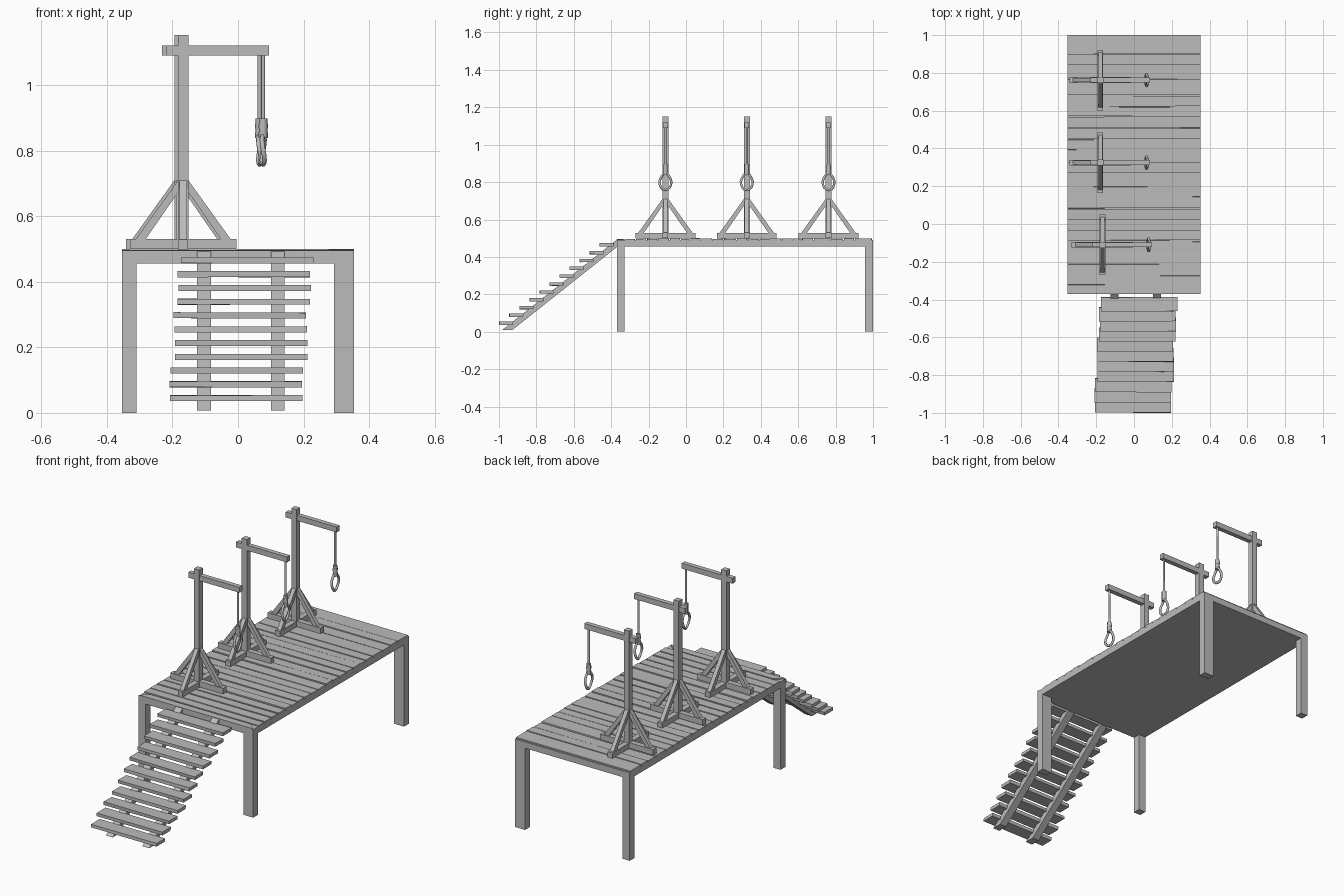
import bpy, bmesh, math, random
from mathutils import Vector

random.seed(4)
cube = bpy.data.objects.get("Cube")
if cube:
    bpy.data.objects.remove(cube, do_unlink=True)

wood = bpy.data.materials.new("weathered grey")
wood.use_nodes = True
wood.diffuse_color = (0.5, 0.5, 0.5, 1)
wood.node_tree.nodes["Principled BSDF"].inputs["Base Color"].default_value = (0.5, 0.5, 0.5, 1)


def finish(name, bm):
    bmesh.ops.recalc_face_normals(bm, faces=bm.faces)
    mesh = bpy.data.meshes.new(name)
    bm.to_mesh(mesh)
    bm.free()
    mesh.materials.append(wood)
    obj = bpy.data.objects.new(name, mesh)
    bpy.context.collection.objects.link(obj)
    return obj


def box(name, x, y, z, wobble=0.0):
    """Box from three (low, high) spans, with optional uneven corners."""
    bm = bmesh.new()
    bmesh.ops.create_cube(bm, size=1)
    for v in bm.verts:
        v.co = [lo + (c + 0.5) * (hi - lo) for c, (lo, hi) in zip(v.co, (x, y, z))]
        v.co.y += random.uniform(-wobble, wobble)
        v.co.z += random.uniform(-wobble, wobble) * 0.5
    return finish(name, bm)


def prism(name, profile, start, depth):
    """Extrude a closed 3D outline along the depth vector."""
    bm = bmesh.new()
    face = bm.faces.new([bm.verts.new(Vector(start) + Vector(p)) for p in profile])
    out = bmesh.ops.extrude_face_region(bm, geom=[face])
    verts = [g for g in out["geom"] if isinstance(g, bmesh.types.BMVert)]
    bmesh.ops.translate(bm, vec=depth, verts=verts)
    return finish(name, bm)


def tube(name, points, radius, closed=False):
    curve = bpy.data.curves.new(name, "CURVE")
    curve.dimensions = "3D"
    curve.bevel_depth = radius
    curve.bevel_resolution = 1
    curve.use_fill_caps = True
    spline = curve.splines.new("POLY")
    spline.points.add(len(points) - 1)
    for p, co in zip(spline.points, points):
        p.co = (*co, 1)
    spline.use_cyclic_u = closed
    curve.materials.append(wood)
    obj = bpy.data.objects.new(name, curve)
    bpy.context.collection.objects.link(obj)
    return obj


# Platform slab and legs
W, FRONT, BACK = 0.353, -0.37, 1.0
box("platform_frame", (-W, W), (FRONT, BACK), (0.455, 0.49))
for y_name, y in (("front", (FRONT, FRONT + 0.042)), ("back", (BACK - 0.042, BACK))):
    box(y_name + "_right_leg", (-W, -0.31), y, (0, 0.456))
    box(y_name + "_left_leg", (0.292, W), y, (0, 0.456))

# Uneven deck planks
seams = [-0.325, -0.27, -0.21, -0.15, -0.09, -0.03, 0.02, 0.08, 0.14, 0.20, 0.27,
         0.33, 0.39, 0.45, 0.51, 0.57, 0.62, 0.68, 0.77, 0.84, 0.90, 0.995]
for lo, hi in zip(seams, seams[1:]):
    top = 0.498 + random.uniform(-0.002, 0.002)
    box("deck_plank", (-W, W), (lo + 0.003, hi - 0.003), (0.48, top), 0.002)

# Front deck edge with mitred corners
prism("front_deck_edge", [(-W, FRONT, 0), (W, FRONT, 0), (W - 0.045, -0.33, 0), (0.045 - W, -0.33, 0)],
      (0, 0, 0.485), (0, 0, 0.01))

# Stair stringers and treads
for name, x in (("right_stringer", -0.125), ("left_stringer", 0.1)):
    prism(name, [(0, -0.985, 0.008), (0, -0.93, 0.008), (0, FRONT, 0.452), (0, FRONT, 0.492)],
          (x, 0, 0), (0.042, 0, 0))
shifts = [-0.005, -0.007, -0.004, 0.01, 0.01, 0.008, 0.005, 0.018, 0.021, 0.018, 0.028]
for i, dx in enumerate(shifts):
    y, z = -0.961 + i * 0.0537, 0.045 + i * 0.042
    box("stair_tread", (dx - 0.202, dx + 0.202), (y - 0.037, y + 0.037), (z - 0.009, z + 0.009), 0.002)


def frame(label, x, y):
    """One upright frame with crossed feet, braces, arm and hanging rope."""
    box(label + "_post", (x - 0.016, x + 0.016), (y - 0.016, y + 0.016), (0.495, 1.152))
    box(label + "_long_foot", (x - 0.163, x + 0.163), (y - 0.015, y + 0.015), (0.5, 0.531))
    box(label + "_cross_foot", (x - 0.015, x + 0.015), (y - 0.16, y + 0.16), (0.498, 0.528))
    box(label + "_arm", (x - 0.053, x + 0.262), (y - 0.013, y + 0.013), (1.09, 1.12))
    # Four diagonal braces
    for k in range(4):
        d = Vector((round(math.cos(k * math.pi / 2)), round(math.sin(k * math.pi / 2)), 0))
        side = Vector((-d.y, d.x, 0))
        outline = [d * r + Vector((0, 0, h)) for r, h in
                   ((0.148, 0.525), (0.118, 0.525), (0.014, 0.675), (0.014, 0.712))]
        prism(label + "_brace", outline, Vector((x, y, 0)) - side * 0.011, side * 0.022)
    # Rope, wrapped knot and drop-shaped loop
    rx = x + 0.244
    tube(label + "_rope", [(rx, y, 1.1), (rx, y, 0.86)], 0.006)
    for j in range(4):
        z = 0.847 + j * 0.014
        tube(label + "_rope_wrap", [(rx, y, z - 0.008), (rx, y, z + 0.008)], 0.014 - 0.001 * (j % 2))
    loop = []
    for j in range(16):
        a = j * math.tau / 16
        width = 0.032 * (1 - 0.3 * max(0, math.cos(a)))
        loop.append((rx + 0.004 * math.sin(2 * a), y + width * math.sin(a), 0.802 + 0.045 * math.cos(a)))
    tube(label + "_rope_loop", loop, 0.007, True)


frame("front_frame", -0.167, -0.11)
frame("middle_frame", -0.178, 0.325)
frame("back_frame", -0.178, 0.762)
